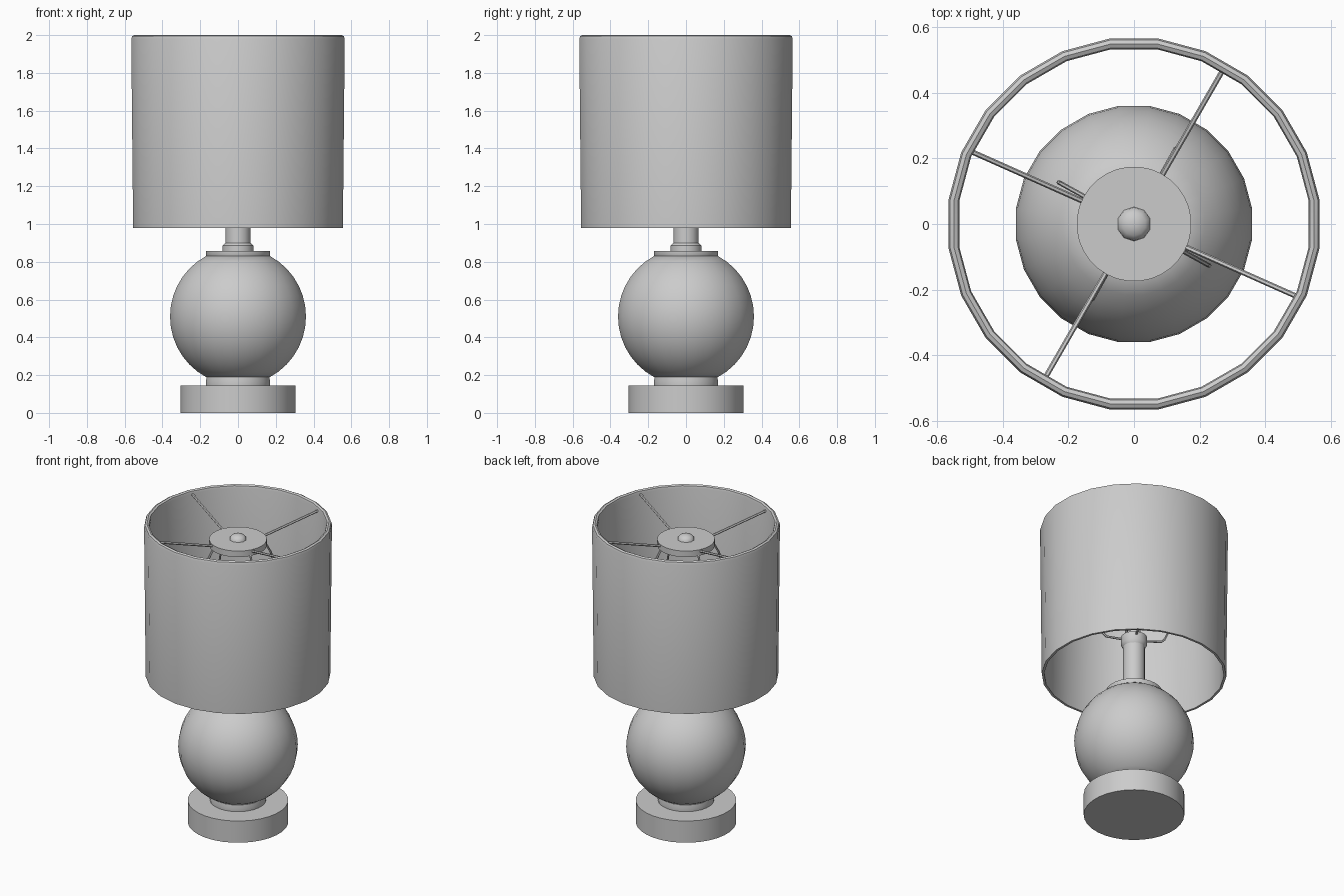
import bpy
import math
from math import cos, sin, pi, radians

if "Cube" in bpy.data.objects:
    bpy.data.objects.remove(bpy.data.objects["Cube"], do_unlink=True)

grey = bpy.data.materials.new("plain grey")
grey.use_nodes = True
GREY = (0.6, 0.6, 0.6, 1)
grey.diffuse_color = GREY
grey.node_tree.nodes["Principled BSDF"].inputs["Base Color"].default_value = GREY


def finish(obj):
    bpy.ops.object.select_all(action="DESELECT")
    obj.select_set(True)
    bpy.context.view_layer.objects.active = obj
    bpy.ops.object.shade_smooth_by_angle(angle=radians(40))


def lathe(name, profile, sides=24, closed=False):
    """Turn (radius, z) points, listed bottom to top, around the z axis."""
    n = len(profile)
    verts = [(r * cos((i + 0.5) * 2 * pi / sides), r * sin((i + 0.5) * 2 * pi / sides), z)
             for i in range(sides) for r, z in profile]
    faces = []
    for i in range(sides):
        a, b = i * n, (i + 1) % sides * n
        for j in range(n if closed else n - 1):
            k = (j + 1) % n
            faces.append((a + j, b + j, b + k, a + k))
    if not closed:
        faces.append([i * n for i in reversed(range(sides))])
        faces.append([i * n + n - 1 for i in range(sides)])
    mesh = bpy.data.meshes.new(name)
    mesh.from_pydata(verts, [], faces)
    mesh.materials.append(grey)
    obj = bpy.data.objects.new(name, mesh)
    bpy.context.collection.objects.link(obj)
    finish(obj)
    return obj


def wire(name, points, radius):
    """Round rod through the given points."""
    curve = bpy.data.curves.new(name, "CURVE")
    curve.dimensions = "3D"
    curve.bevel_depth = radius
    curve.bevel_resolution = 1
    curve.use_fill_caps = True
    spline = curve.splines.new("POLY")
    spline.points.add(len(points) - 1)
    for p, co in zip(spline.points, points):
        p.co = (*co, 1)
    curve.materials.append(grey)
    obj = bpy.data.objects.new(name, curve)
    bpy.context.collection.objects.link(obj)
    bpy.ops.object.select_all(action="DESELECT")
    obj.select_set(True)
    bpy.context.view_layer.objects.active = obj
    bpy.ops.object.convert(target="MESH")
    finish(bpy.context.object)


def polar(r, angle, z):
    return (r * cos(angle), r * sin(angle), z)


# Foot, collars and round body
lathe("base", [(0.305, 0), (0.305, 0.145)], 32)
lathe("lower_collar", [(0.17, 0.14), (0.172, 0.165), (0.165, 0.2)])
R, MID = 0.363, 0.51
arc = [radians(-62 + 124 * i / 14) for i in range(15)]
lathe("body", [(R * cos(a), MID + R * sin(a)) for a in arc])
lathe("upper_collar", [(0.16, 0.815), (0.172, 0.83), (0.172, 0.858)])

# Stem and socket
lathe("stem_collar", [(0.083, 0.85), (0.083, 0.885), (0.068, 0.9)], 16)
lathe("stem", [(0.067, 0.89), (0.067, 1.18)], 16)
lathe("socket", [(0.067, 1.17), (0.08, 1.19), (0.08, 1.24), (0.04, 1.26), (0.04, 1.32)], 16)

# Open drum shade with a rounded top rim
lathe("shade", [(0.56, 0.98), (0.57, 1.98), (0.565, 1.994), (0.553, 2.0),
                (0.541, 1.994), (0.537, 1.98), (0.545, 0.98)], closed=True)

# Cap disc and finial
lathe("cap_disc", [(0.175, 1.85), (0.175, 1.89)], 32)
lathe("finial", [(0.053, 1.885), (0.05, 1.9), (0.036, 1.915), (0.012, 1.922)], 10)

# Spokes from the disc up to the rim
for deg in (60, 156, 240, 336):
    a = radians(deg)
    wire("shade_spoke", [polar(0.165, a, 1.875), polar(0.54, a, 1.975)], 0.008)

# Two crossed wire harps holding the disc
side = [(0.05, 1.22), (0.17, 1.23), (0.19, 1.25), (0.235, 1.36), (0.262, 1.5),
        (0.255, 1.64), (0.22, 1.76), (0.165, 1.86)]
for deg in (61, 151, 241, 331):
    wire("harp_wire", [polar(r, radians(deg), z) for r, z in side], 0.007)
